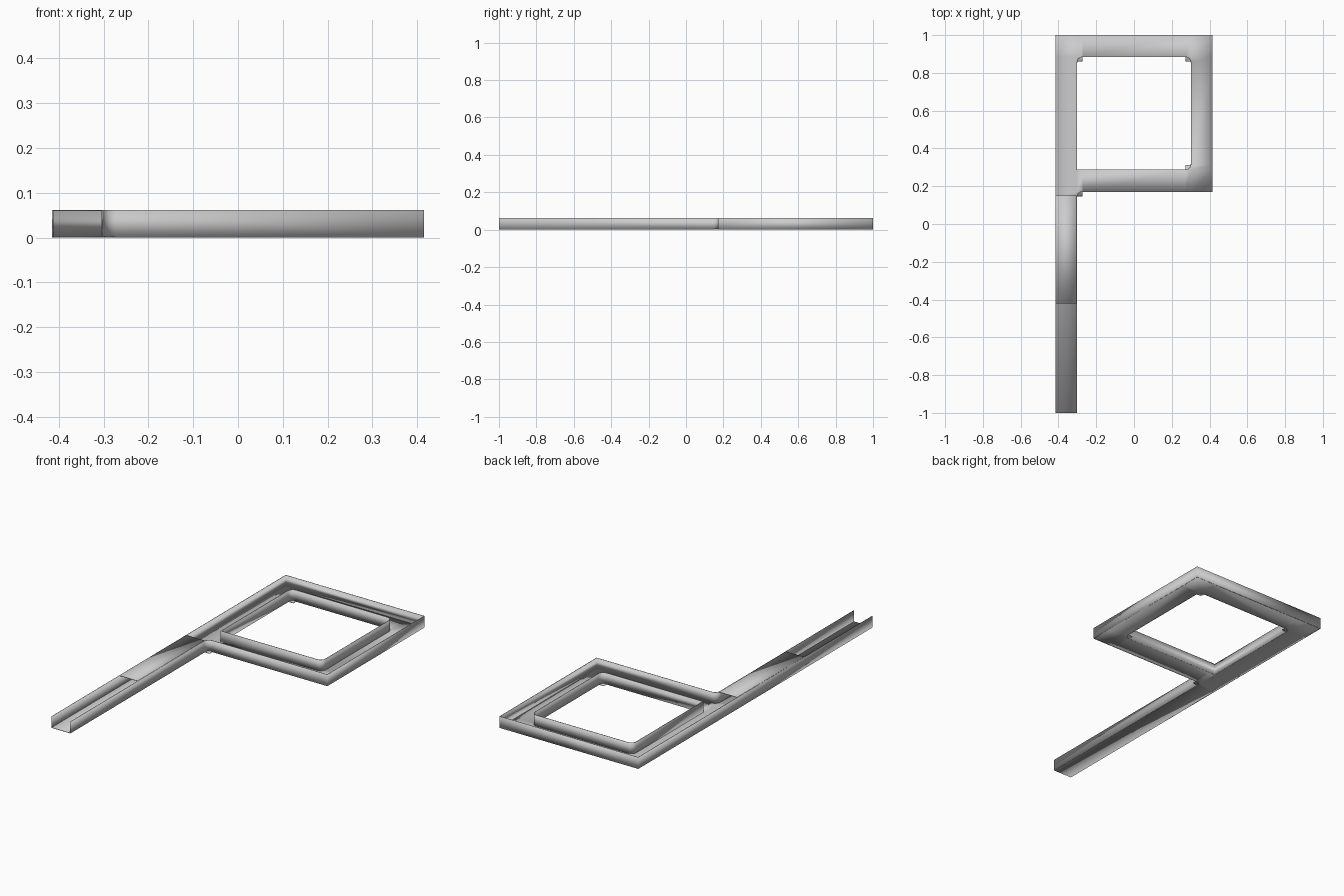
import bpy, bmesh, math
from mathutils import Vector

if "Cube" in bpy.data.objects:
    bpy.data.objects.remove(bpy.data.objects["Cube"])

T, H = 0.003, 0.062            # sheet thickness, wall height
X, Y0, Y1 = 0.4135, 0.1715, 0.9985   # outer ring lines
IX, IY0, IY1 = 0.302, 0.287, 0.885   # inner opening lines
LX, R = -0.303, 0.03           # right line of the leg, corner radius
COVER = (-0.42, 0.15)          # covered stretch of the leg


def finish(name, bm, offset):
    mesh = bpy.data.meshes.new(name)
    bm.to_mesh(mesh)
    bm.free()
    ob = bpy.data.objects.new(name, mesh)
    bpy.context.collection.objects.link(ob)
    mod = ob.modifiers.new("thickness", 'SOLIDIFY')
    mod.thickness, mod.offset = T, offset
    mod.use_even_offset = True
    bpy.ops.object.select_all(action='DESELECT')
    bpy.context.view_layer.objects.active = ob
    ob.select_set(True)
    bpy.ops.object.shade_smooth_by_angle(angle=math.radians(30))
    return ob


def fillet(cx, cy, a0, a1, steps=8):
    """Quarter-turn points around a centre, angles in degrees."""
    return [(cx + R * math.cos(math.radians(a0 + (a1 - a0) * i / steps)),
             cy + R * math.sin(math.radians(a0 + (a1 - a0) * i / steps)))
            for i in range(steps + 1)]


def wall(name, path, closed=False):
    bm = bmesh.new()
    low = [bm.verts.new((x, y, 0)) for x, y in path]
    high = [bm.verts.new((x, y, H)) for x, y in path]
    n = len(path)
    for i in range(n if closed else n - 1):
        j = (i + 1) % n
        bm.faces.new((low[i], low[j], high[j], high[i]))
    return finish(name, bm, 0)


def sheet(name, rects, z):
    """Flat sheet covering the union of (x0, x1, y0, y1) rectangles."""
    xs = sorted({v for r in rects for v in r[:2]})
    ys = sorted({v for r in rects for v in r[2:]})
    bm = bmesh.new()
    for xa, xb in zip(xs, xs[1:]):
        for ya, yb in zip(ys, ys[1:]):
            mx, my = (xa + xb) / 2, (ya + yb) / 2
            if any(a < mx < b and c < my < d for a, b, c, d in rects):
                bm.faces.new([bm.verts.new((x, y, z)) for x, y in
                              ((xa, ya), (xb, ya), (xb, yb), (xa, yb))])
    bmesh.ops.remove_doubles(bm, verts=bm.verts, dist=1e-5)
    return finish(name, bm, -1)


# Outer wall: leg, round the ring, rounded inner bend, back down the leg
wall("outer_wall", [(-X, -1), (-X, Y1), (X, Y1), (X, Y0)]
     + fillet(LX + R, Y0 - R, 90, 180) + [(LX, -1)])

# Inner wall around the opening, three rounded bends and one square corner
wall("inner_wall", [(-IX, IY0)]
     + fillet(IX - R, IY0 + R, -90, 0)
     + fillet(IX - R, IY1 - R, 0, 90)
     + fillet(-IX + R, IY1 - R, 90, 180), closed=True)

# Floor: leg, four ring sides, and square pads under the rounded bends
sheet("floor", [
    (-X, LX, -1, Y0),
    (-X, X, Y0, IY0), (-X, X, IY1, Y1),
    (-X, -IX, IY0, IY1), (IX, X, IY0, IY1),
    (LX, LX + R, Y0 - 0.025, Y0),
    (-IX, -IX + R, IY1 - 0.025, IY1),
    (IX - R, IX, IY1 - 0.025, IY1),
    (IX - R, IX, IY0, IY0 + 0.025)], T)

# Cover over the middle stretch of the leg
sheet("leg_cover", [(-X, LX, COVER[0], COVER[1])], H)
